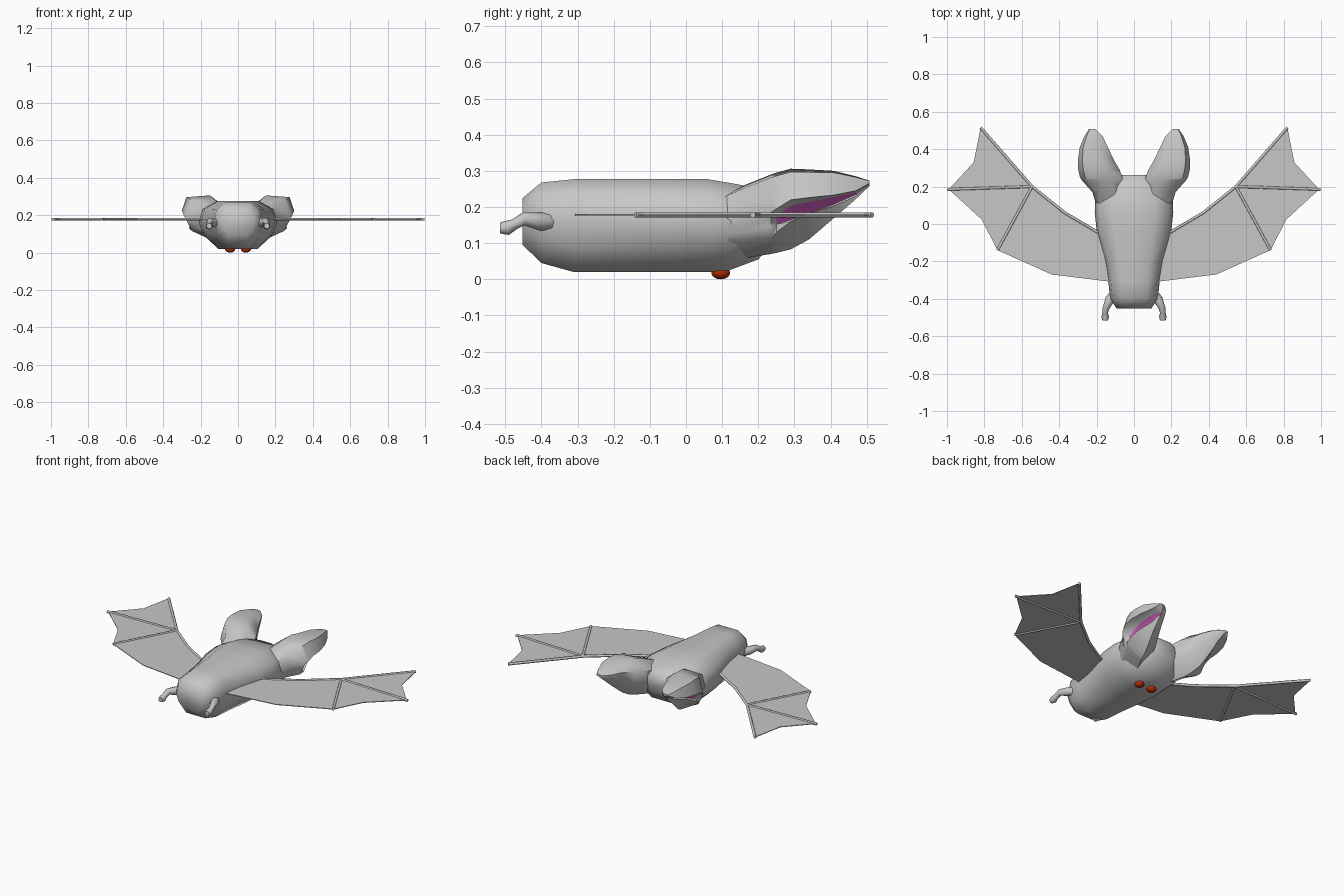
import bpy, bmesh, math
from mathutils import Vector

if "Cube" in bpy.data.objects:
    bpy.data.objects.remove(bpy.data.objects["Cube"])


def material(name, rgb):
    m = bpy.data.materials.new(name)
    m.diffuse_color = (*rgb, 1)
    m.use_nodes = True
    m.node_tree.nodes["Principled BSDF"].inputs["Base Color"].default_value = m.diffuse_color
    return m


FUR = material("grey fur", (0.57, 0.57, 0.57))
PINK = material("pink inner ear", (0.80, 0.13, 0.62))
RED = material("red eye", (0.48, 0.025, 0.001))


def finish(name, bm, mats, smooth=None):
    bmesh.ops.recalc_face_normals(bm, faces=bm.faces)
    me = bpy.data.meshes.new(name)
    bm.to_mesh(me)
    bm.free()
    ob = bpy.data.objects.new(name, me)
    bpy.context.collection.objects.link(ob)
    for m in mats:
        me.materials.append(m)
    if smooth:
        bpy.ops.object.select_all(action='DESELECT')
        bpy.context.view_layer.objects.active = ob
        ob.select_set(True)
        bpy.ops.object.shade_smooth_by_angle(angle=math.radians(smooth))
    return ob


def loft(name, rings, mats, smooth=None, accent=None):
    """Skin closed rings of points; accent(ring, column) picks material 1."""
    bm = bmesh.new()
    vs = [[bm.verts.new(p) for p in r] for r in rings]
    n = len(vs[0])
    for i in range(len(vs) - 1):
        for k in range(n):
            j = (k + 1) % n
            f = bm.faces.new((vs[i][k], vs[i][j], vs[i + 1][j], vs[i + 1][k]))
            if accent and accent(i, k):
                f.material_index = 1
    bm.faces.new(vs[0])
    bm.faces.new(vs[-1])
    return finish(name, bm, mats, smooth)


def tube(name, path, sides=6, smooth=70):
    """Tube through (x, y, z, radius) points."""
    pts = [Vector(p[:3]) for p in path]
    rings = []
    for i, p in enumerate(pts):
        d = pts[min(i + 1, len(pts) - 1)] - pts[max(i - 1, 0)]
        q = d.to_track_quat('Z', 'Y')
        rings.append([p + q @ Vector((math.cos(a), math.sin(a), 0)) * path[i][3]
                      for a in (2 * math.pi * k / sides for k in range(sides))])
    return loft(name, rings, [FUR], smooth)


# Body: boxy rounded sections (y, half width, bottom, top)
body = [(-0.452, 0.092, 0.095, 0.225), (-0.40, 0.128, 0.045, 0.268),
        (-0.31, 0.137, 0.02, 0.277), (-0.20, 0.155, 0.02, 0.277),
        (-0.05, 0.198, 0.02, 0.277), (0.06, 0.21, 0.02, 0.277),
        (0.12, 0.208, 0.025, 0.267), (0.20, 0.18, 0.055, 0.252),
        (0.262, 0.075, 0.13, 0.235)]
rings = []
for y, w, b, t in body:
    h = t - b
    half = [(0.52, 1), (0.90, 0.83), (1, 0.55), (0.86, 0.27), (0.5, 0)]
    prof = half + [(-x, z) for x, z in reversed(half)]
    rings.append([(x * w, y, b + z * h) for x, z in prof])
loft("body", rings, [FUR], 75)

# Ear sections: y, inner x, outer x, bottom, top, then (x, z) of the
# outer corner height, pink top, pink bottom and lower lip
ear = [(0.03, 0.06, 0.18, 0.07, 0.20, 0.15, (0.175, 0.13), (0.17, 0.12), (0.165, 0.10)),
       (0.17, 0.04, 0.222, 0.06, 0.264, 0.18, (0.215, 0.15), (0.21, 0.13), (0.20, 0.11)),
       (0.235, 0.05, 0.280, 0.07, 0.290, 0.185, (0.272, 0.165), (0.262, 0.145), (0.245, 0.115)),
       (0.25, 0.055, 0.289, 0.073, 0.295, 0.195, (0.246, 0.178), (0.232, 0.152), (0.262, 0.13)),
       (0.29, 0.07, 0.298, 0.083, 0.306, 0.220, (0.238, 0.203), (0.215, 0.165), (0.255, 0.16)),
       (0.34, 0.10, 0.300, 0.11, 0.304, 0.226, (0.245, 0.214), (0.213, 0.183), (0.242, 0.183)),
       (0.41, 0.135, 0.290, 0.17, 0.30, 0.233, (0.238, 0.228), (0.208, 0.208), (0.220, 0.203)),
       (0.47, 0.165, 0.265, 0.222, 0.285, 0.245, (0.220, 0.241), (0.204, 0.235), (0.205, 0.230)),
       (0.508, 0.205, 0.24, 0.258, 0.273, 0.266, (0.235, 0.263), (0.23, 0.262), (0.225, 0.26))]

# Wing outline and bones in plan
outline = [(0.15, -0.07), (0.21, -0.04), (0.37, 0.06), (0.545, 0.20), (0.82, 0.515),
           (0.857, 0.33), (0.99, 0.185), (0.815, 0.025), (0.73, -0.14),
           (0.44, -0.27), (0.13, -0.308), (0.08, -0.2)]
WZ = 0.178
wrist = (0.545, 0.20)
bones = {"wing_arm": [(0.15, -0.07), (0.37, 0.06), wrist],
         "wing_finger_front": [wrist, (0.82, 0.515)],
         "wing_finger_middle": [wrist, (0.997, 0.185)],
         "wing_finger_rear": [wrist, (0.73, -0.14)]}

for side, s in (("left", -1), ("right", 1)):
    # Ear cupped on its outer underside, with a pink wedge inside
    rings = []
    for y, x0, x1, z0, z1, zu, top, low, lip in ear:
        w, h = x1 - x0, z1 - z0
        prof = [(x0 + 0.35 * w, z1), (x0 + 0.88 * w, z1 - 0.04 * h), (x1, zu),
                top, low, lip, (x0 + 0.42 * w, z0),
                (x0 + 0.08 * w, z0 + 0.32 * h), (x0 + 0.03 * w, z0 + 0.75 * h)]
        rings.append([(s * x, y, z) for x, z in prof])
    loft("ear_" + side, rings, [FUR, PINK], 60,
         lambda i, k: 3 <= i <= 6 and k == 3)

    # Thin wing membrane
    bm = bmesh.new()
    f = bm.faces.new([bm.verts.new((s * x, y, WZ - 0.002)) for x, y in outline])
    up = bmesh.ops.extrude_face_region(bm, geom=[f])["geom"]
    bmesh.ops.translate(bm, vec=(0, 0, 0.004),
                        verts=[v for v in up if isinstance(v, bmesh.types.BMVert)])
    finish("wing_membrane_" + side, bm, [FUR])

    # Wing bones
    for name, path in bones.items():
        tube(f"{name}_{side}", [(s * x, y, WZ, 0.008) for x, y in path])

    # Foot
    tube("foot_" + side, [(s * x, y, z, r) for x, y, z, r in (
        (0.095, -0.36, 0.16, 0.024), (0.13, -0.405, 0.16, 0.025),
        (0.15, -0.45, 0.167, 0.018), (0.154, -0.475, 0.152, 0.015),
        (0.154, -0.495, 0.142, 0.020), (0.154, -0.515, 0.142, 0.015))], 8)

    # Eye
    bm = bmesh.new()
    bmesh.ops.create_uvsphere(bm, u_segments=12, v_segments=8, radius=1)
    bmesh.ops.scale(bm, vec=(0.027, 0.026, 0.018), verts=bm.verts)
    bmesh.ops.translate(bm, vec=(s * 0.042, 0.096, 0.018), verts=bm.verts)
    finish("eye_" + side, bm, [RED], 60)
